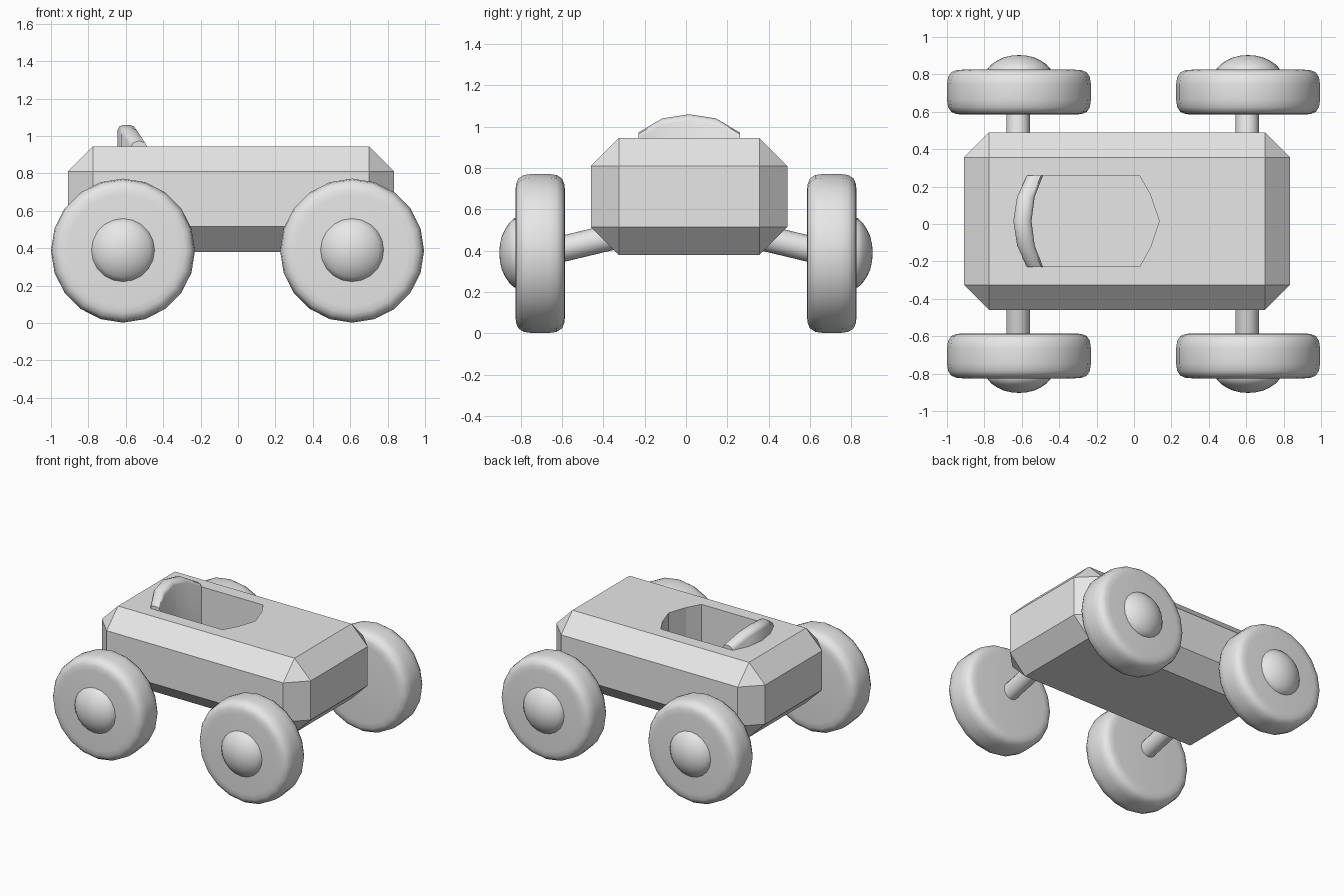
import bpy, bmesh, math
from mathutils import Vector

if "Cube" in bpy.data.objects:
    bpy.data.objects.remove(bpy.data.objects["Cube"])

grey = bpy.data.materials.new("light_grey")
grey.diffuse_color = (0.8, 0.8, 0.8, 1)
grey.use_nodes = True
grey.node_tree.nodes["Principled BSDF"].inputs["Base Color"].default_value = grey.diffuse_color
CY = 0.015  # centre line of the body


def make(name, bm, smooth=None):
    bmesh.ops.recalc_face_normals(bm, faces=bm.faces)
    me = bpy.data.meshes.new(name)
    bm.to_mesh(me)
    bm.free()
    me.materials.append(grey)
    ob = bpy.data.objects.new(name, me)
    bpy.context.collection.objects.link(ob)
    if smooth:
        bpy.ops.object.select_all(action='DESELECT')
        ob.select_set(True)
        bpy.context.view_layer.objects.active = ob
        bpy.ops.object.shade_smooth_by_angle(angle=math.radians(smooth))
    return ob


def lathe(name, profile, start, axis, sides, smooth):
    """Revolve (radius, distance) pairs around an axis; ends are capped."""
    bm = bmesh.new()
    rot = Vector(axis).to_track_quat('Z', 'X')
    rings = []
    for r, d in profile:
        n = 1 if r == 0 else sides
        rings.append([bm.verts.new(Vector(start) + rot @ Vector((
            r * math.cos(2 * math.pi * i / sides),
            r * math.sin(2 * math.pi * i / sides), d))) for i in range(n)])
    for a, b in zip(rings, rings[1:]):
        for i in range(sides):
            j = (i + 1) % sides
            if len(b) == 1:
                bm.faces.new((a[i], a[j], b[0]))
            else:
                bm.faces.new((a[i], a[j], b[j], b[i]))
    for ring in (rings[0], rings[-1]):
        if len(ring) > 1:
            bm.faces.new(ring)
    return make(name, bm, smooth)


def prism(bm, outline, z0, z1):
    lo = [bm.verts.new((x, y, z0)) for x, y in outline]
    hi = [bm.verts.new((x, y, z1)) for x, y in outline]
    bm.faces.new(lo)
    bm.faces.new(hi)
    for i in range(len(lo)):
        j = (i + 1) % len(lo)
        bm.faces.new((lo[i], lo[j], hi[j], hi[i]))


# Body: box with broad chamfers on every edge
bm = bmesh.new()
bmesh.ops.create_cube(bm, size=1)
for v in bm.verts:
    v.co = Vector((v.co.x * 1.745 - 0.0375, v.co.y * 0.95 + CY, v.co.z * 0.565 + 0.6625))
bmesh.ops.bevel(bm, geom=bm.edges[:], offset=0.135, segments=1, affect='EDGES')
body = make("body", bm)

# Cockpit opening
bm = bmesh.new()
half = [(0.135, 0), (0.088, 0.14), (0.03, 0.243), (-0.53, 0.243), (-0.6, 0)]
outline = half + [(x, -y) for x, y in reversed(half[1:-1])]
prism(bm, [(x, y + CY) for x, y in outline], 0.55, 1.2)
cutter = make("cockpit_cutter", bm)
cutter.hide_render = True
cutter.hide_set(True)
mod = body.modifiers.new("cockpit", 'BOOLEAN')
mod.operation = 'DIFFERENCE'
mod.solver = 'EXACT'
mod.object = cutter

# Curved seat back rising out of the opening, with a softened top edge
bm = bmesh.new()
stations = [(0.245, 0.073, 0.972), (0.13, 0.02, 1.04), (0, 0, 1.06)]
stations = [(-y, x, z) for y, x, z in stations] + [s for s in stations[1::-1]]
rows = []
for y, dx, zt in stations:
    section = [(-0.645, 0.55), (-0.645, zt - 0.03), (-0.634, zt - 0.008), (-0.61, zt),
               (-0.583, zt), (-0.559, zt - 0.008), (-0.548, zt - 0.03), (-0.548, 0.55)]
    rows.append([bm.verts.new((x + dx * (1 if x < -0.6 else 0.85), y + CY, z))
                 for x, z in section])
for a, b in zip(rows, rows[1:]):
    for i in range(8):
        j = (i + 1) % 8
        bm.faces.new((a[i], a[j], b[j], b[i]))
bm.faces.new(rows[0])
bm.faces.new(rows[-1])
make("seat_back", bm, 50)

# Wheels, domed hubs and sloping axles
tyre = [(0.30, 0.0), (0.335, 0.003), (0.362, 0.014), (0.379, 0.04), (0.385, 0.08),
        (0.385, 0.16), (0.379, 0.2), (0.362, 0.226), (0.335, 0.237), (0.30, 0.24)]
hub = [(0.17, -0.01), (0.168, 0.006), (0.145, 0.03), (0.115, 0.05), (0.08, 0.066),
       (0.04, 0.075), (0, 0.078)]
for end, x in (("left", -0.615), ("right", 0.61)):
    for side, s in (("front", -1), ("back", 1)):
        tag = f"{side}_{end}"
        lathe("wheel_" + tag, tyre, (x, s * 0.585, 0.387), (0, s, 0), 20, 50)
        lathe("hub_" + tag, hub, (x, s * 0.825, 0.39), (0, s, 0), 20, 50)
        lathe("axle_" + tag, [(0.063, 0), (0.063, 0.4)],
              (x - 0.005, s * 0.29, 0.483), (0, s, -0.24), 16, 50)
